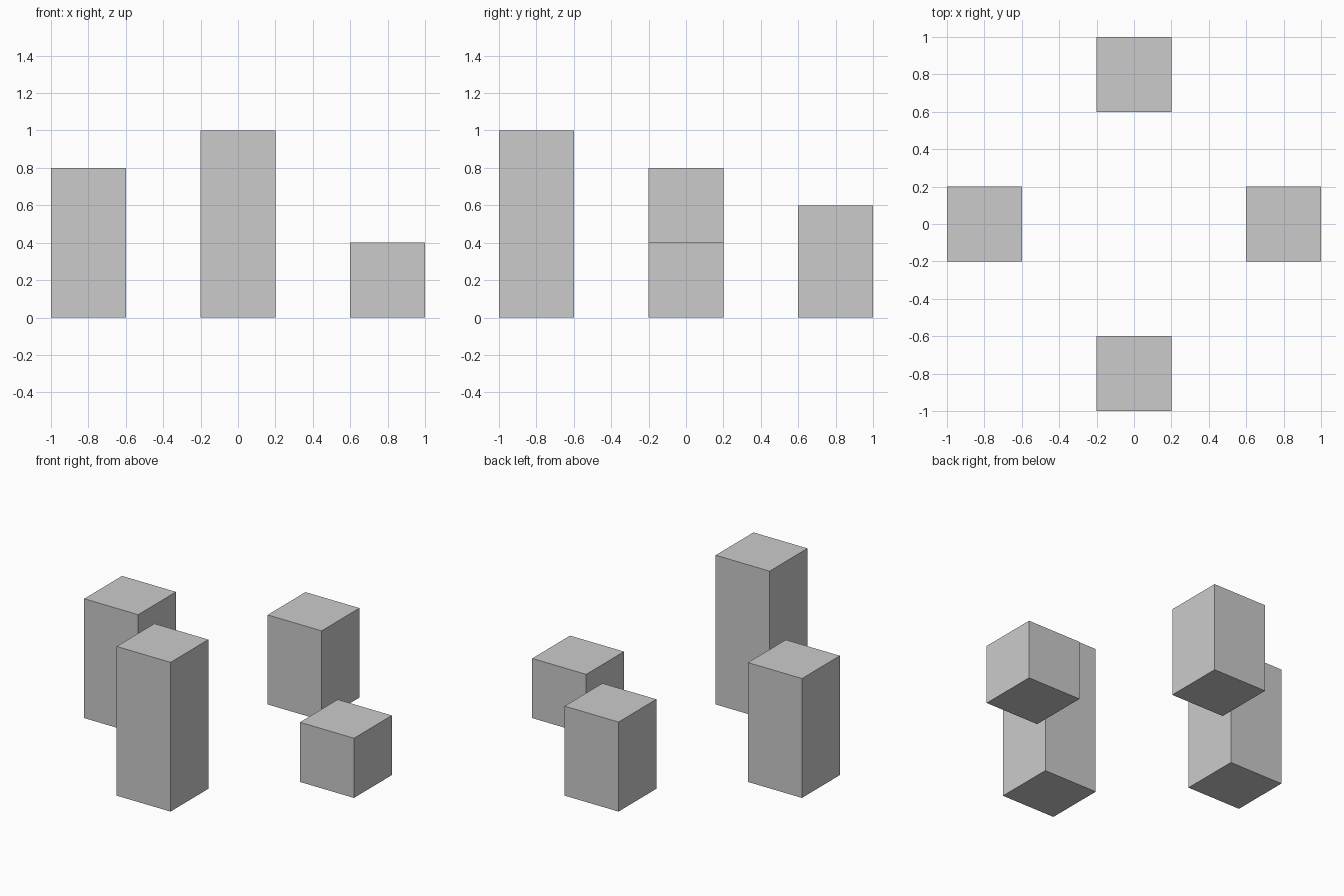
import bpy

if "Cube" in bpy.data.objects:
    bpy.data.objects.remove(bpy.data.objects["Cube"])

WIDTH = 0.4   # square footprint of every pillar


def pillar(name, x, y, height):
    """Square pillar standing on the ground."""
    bpy.ops.mesh.primitive_cube_add(size=1, location=(x, y, height / 2))
    ob = bpy.context.object
    ob.name = name
    ob.scale = (WIDTH, WIDTH, height)
    bpy.ops.object.transform_apply(location=False, rotation=False, scale=True)
    return ob


# Four pillars in a cross layout, stepping down in height
for name, x, y, height in (
    ("front_pillar", 0, -0.8, 1.0),
    ("left_pillar", -0.8, 0, 0.8),
    ("back_pillar", 0, 0.8, 0.6),
    ("right_pillar", 0.8, 0, 0.4),
):
    pillar(name, x, y, height)
